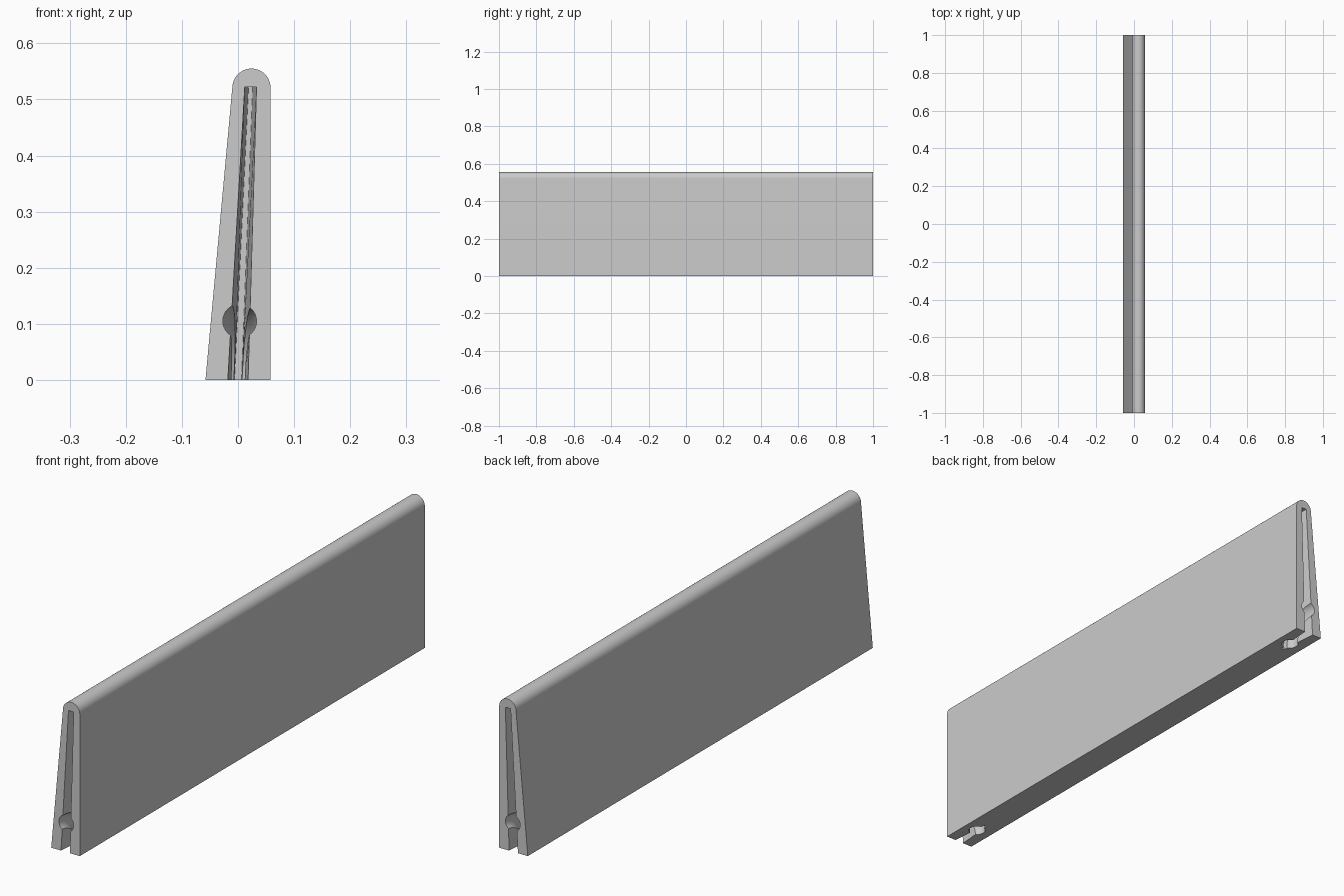
import bpy, bmesh, math

cube = bpy.data.objects.get("Cube")
if cube:
    bpy.data.objects.remove(cube, do_unlink=True)

grey = bpy.data.materials.new("plain_grey")
grey.use_nodes = True
colour = (0.6, 0.6, 0.6, 1)
grey.diffuse_color = colour
grey.node_tree.nodes["Principled BSDF"].inputs["Base Color"].default_value = colour


def bridge(name, front, back):
    """Solid between two matching outlines."""
    bm = bmesh.new()
    a = [bm.verts.new(p) for p in front]
    b = [bm.verts.new(p) for p in back]
    bm.faces.new(a)
    bm.faces.new(b[::-1])
    for i in range(len(a)):
        j = (i + 1) % len(a)
        bm.faces.new((a[j], a[i], b[i], b[j]))
    bmesh.ops.recalc_face_normals(bm, faces=bm.faces)
    mesh = bpy.data.meshes.new(name)
    bm.to_mesh(mesh)
    bm.free()
    obj = bpy.data.objects.new(name, mesh)
    bpy.context.collection.objects.link(obj)
    return obj


def cut(target, cutter):
    cutter.hide_render = True
    bpy.ops.object.select_all(action="DESELECT")
    bpy.context.view_layer.objects.active = target
    target.select_set(True)
    mod = target.modifiers.new("cut", "BOOLEAN")
    mod.operation, mod.solver, mod.object = "DIFFERENCE", "EXACT", cutter
    bpy.ops.object.modifier_apply(modifier=mod.name)
    bpy.data.objects.remove(cutter, do_unlink=True)


# Wedge body: one upright side, one leaning side, rounded top
lean = math.atan2(0.048, 0.525)
steps = 24
outline = [(-0.058, 0), (0.058, 0)]
for i in range(steps + 1):
    t = (math.pi - lean) * i / steps
    outline.append((0.024 + 0.034 * math.cos(t), 0.521 + 0.034 * math.sin(t)))
body = bridge("wedge_body", [(x, -1, z) for x, z in outline],
              [(x, 1, z) for x, z in outline])
body.data.materials.append(grey)


# Tapered end slot, narrowing inwards and upwards
def slot_outline(y, scale):
    points = []
    for z, side in ((-0.02, -1), (-0.02, 1), (0.522, 1), (0.522, -1)):
        k = z / 0.522
        points.append((0.0225 * k + side * scale * (0.018 - 0.0075 * k), y, z))
    return points


for end in (-1, 1):
    overshoot = 0.02
    depth = 0.15
    slope = 0.65 / depth
    cut(body, bridge("slot_cutter",
                     slot_outline(end * (1 + overshoot), 1 + slope * overshoot),
                     slot_outline(end * (1 - depth), 0.35)))
    # Curved channel from the end face down to the underside
    bpy.ops.mesh.primitive_torus_add(
        major_segments=64, minor_segments=32, major_radius=0.105,
        minor_radius=0.03, location=(0.003, end, 0),
        rotation=(0, math.pi / 2, 0))
    cut(body, bpy.context.object)

bpy.ops.object.select_all(action="DESELECT")
bpy.context.view_layer.objects.active = body
body.select_set(True)
bpy.ops.object.shade_smooth_by_angle(angle=math.radians(30))
